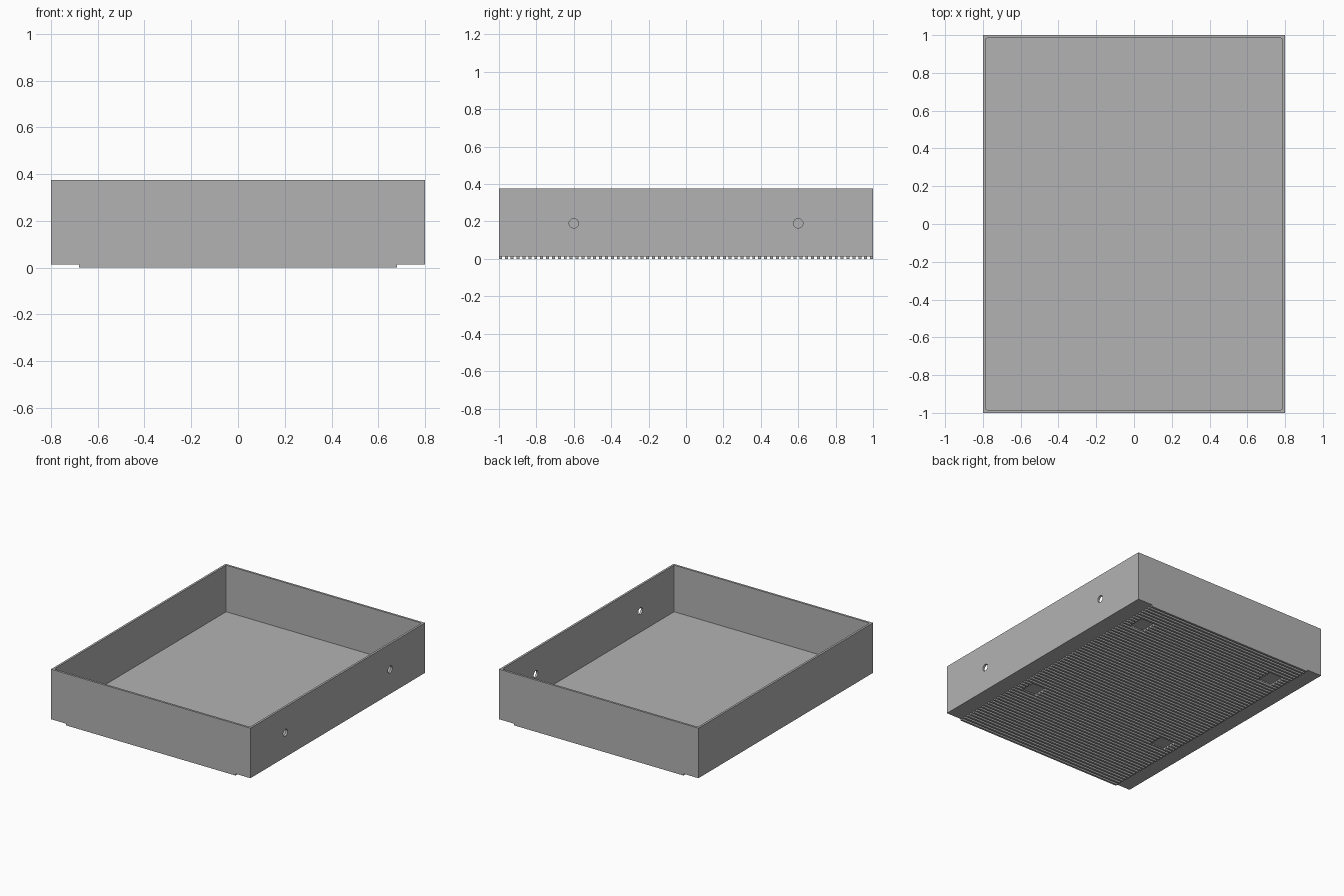
import bpy, bmesh
from math import pi
from mathutils import Matrix, Vector

if "Cube" in bpy.data.objects:
    bpy.data.objects.remove(bpy.data.objects["Cube"], do_unlink=True)

WIDTH, LENGTH, HEIGHT = 1.6, 2.0, 0.375
WALL, FLOOR_TOP, RIB_H = 0.022, 0.0375, 0.0125
RIB_HALF, RIB_COUNT = 0.68, 64

grey = bpy.data.materials.new("matte grey")
grey.use_nodes = True
COLOUR = (0.45, 0.45, 0.45, 1)
grey.diffuse_color = COLOUR
grey.node_tree.nodes["Principled BSDF"].inputs["Base Color"].default_value = COLOUR


def add_box(bm, lo, hi):
    lo, hi = Vector(lo), Vector(hi)
    place = Matrix.Translation((lo + hi) / 2) @ Matrix.Diagonal((*(hi - lo), 1))
    return bmesh.ops.create_cube(bm, size=1, matrix=place)["verts"]


def finish(bm, name, helper=False):
    bmesh.ops.recalc_face_normals(bm, faces=bm.faces)
    mesh = bpy.data.meshes.new(name)
    bm.to_mesh(mesh)
    bm.free()
    mesh.materials.append(grey)
    obj = bpy.data.objects.new(name, mesh)
    bpy.context.collection.objects.link(obj)
    if helper:
        obj.hide_render = True
        obj.hide_set(True)
        obj.display_type = 'WIRE'
    return obj


def cut(obj, cutter):
    mod = obj.modifiers.new(cutter.name, 'BOOLEAN')
    mod.operation = 'DIFFERENCE'
    mod.solver = 'EXACT'
    mod.object = cutter


# Tray: a block with its top inset and sunk to the floor
bm = bmesh.new()
add_box(bm, (-WIDTH / 2, -LENGTH / 2, RIB_H), (WIDTH / 2, LENGTH / 2, HEIGHT))
bm.normal_update()
top = max(bm.faces, key=lambda f: f.calc_center_median().z)
bmesh.ops.inset_region(bm, faces=[top], thickness=WALL)
sunk = bmesh.ops.extrude_discrete_faces(bm, faces=[top])["faces"][0]
bmesh.ops.translate(bm, verts=sunk.verts, vec=(0, 0, FLOOR_TOP - HEIGHT))
# Slightly rounded inside corners
corners = [e for v in sunk.verts for e in v.link_edges
           if abs(e.verts[0].co.z - e.verts[1].co.z) > HEIGHT / 2]
bmesh.ops.bevel(bm, geom=corners, offset=0.008, segments=2, profile=0.5,
                affect='EDGES')
tray = finish(bm, "tray")

# Fine ribs across the underside
bm = bmesh.new()
rib_w = LENGTH / (2 * RIB_COUNT)
pitch = (LENGTH - rib_w) / (RIB_COUNT - 1)
for i in range(RIB_COUNT):
    y = -LENGTH / 2 + i * pitch
    add_box(bm, (-RIB_HALF, y, 0), (RIB_HALF, y + rib_w, RIB_H))
ribs = finish(bm, "underside_ribs")

# Two round holes through the left wall
bm = bmesh.new()
for y in (-0.6, 0.6):
    bmesh.ops.create_cone(
        bm, cap_ends=True, segments=32, radius1=0.025, radius2=0.025, depth=0.2,
        matrix=Matrix.Translation((WIDTH / 2, y, 0.19)) @ Matrix.Rotation(pi / 2, 4, 'Y'))
cut(tray, finish(bm, "hole_cutter", helper=True))

# Four square foot recesses underneath
bm = bmesh.new()
side = 0.0625
for x in (-0.5625, 0.5625):
    for y in (-0.375, 0.75):
        add_box(bm, (x - side, y - side, -0.02), (x + side, y + side, 0.021))
recess = finish(bm, "recess_cutter", helper=True)
cut(tray, recess)
cut(ribs, recess)
